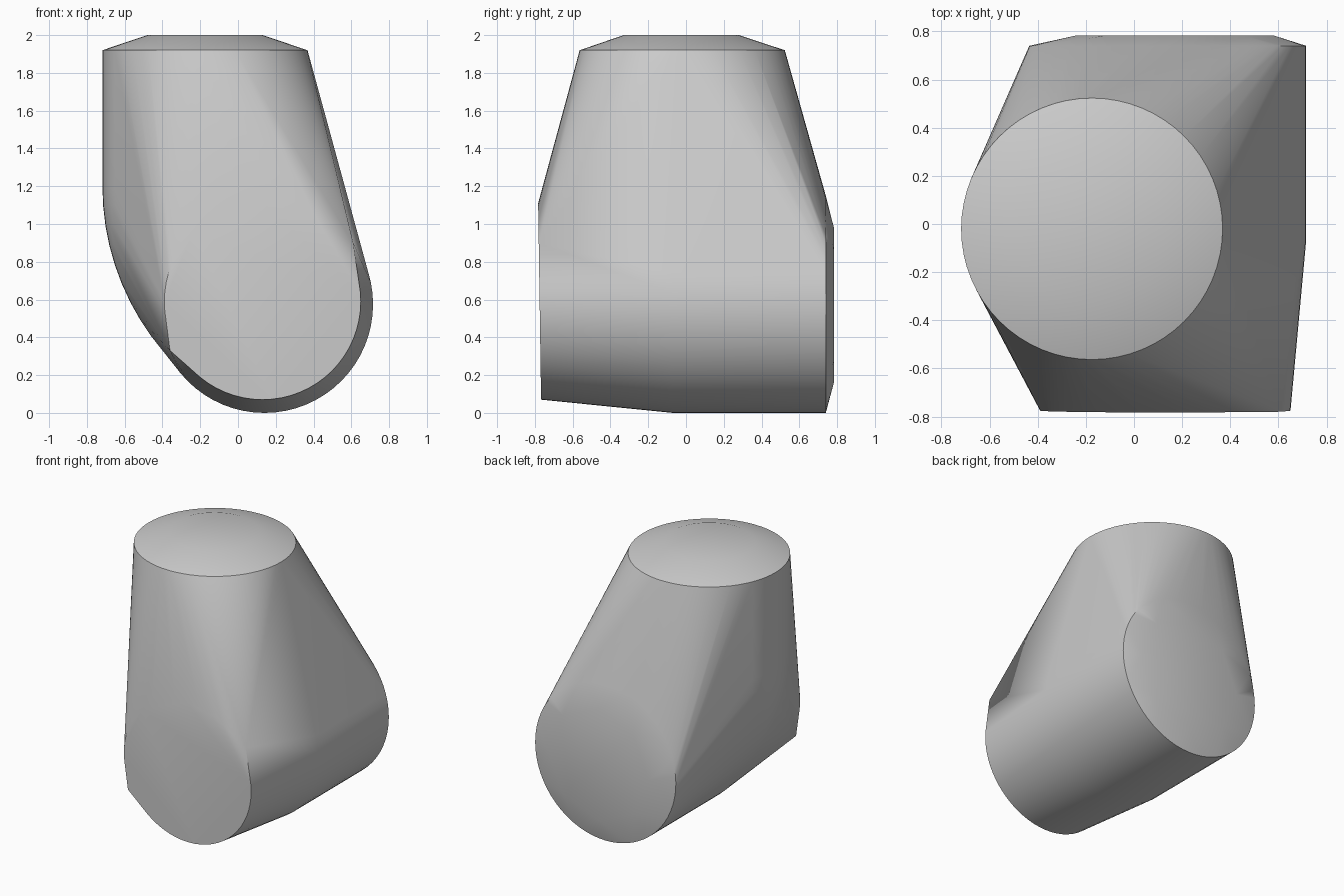
import bpy, bmesh, math
from mathutils import Vector

cube = bpy.data.objects.get("Cube")
if cube:
    bpy.data.objects.remove(cube, do_unlink=True)

X, Y, Z = Vector((1, 0, 0)), Vector((0, 1, 0)), Vector((0, 0, 1))
bm = bmesh.new()


def ring(center, u, v, radius, count=64):
    """Add a ring of hull points in the plane spanned by u and v."""
    for i in range(count):
        a = math.tau * i / count
        bm.verts.new(Vector(center) + radius * (u * math.cos(a) + v * math.sin(a)))


# Upright tube end with a shallow domed cap
radius = 0.543
ring((-0.175, -0.02, 1.92), X, Y, radius)
ring((-0.175, -0.025, 2.0), X, Y, 0.305, 32)

# Bend of the upright tube, swept along an arc
bend, steps = 1.35, 8
for i in range(steps + 1):
    t = math.radians(36) * i / steps
    out = X * math.cos(t) + Z * math.sin(t)
    left_edge = Vector((-0.718 + bend * (1 - math.cos(t)), -0.02, 1.2 - bend * math.sin(t)))
    ring(left_edge + out * radius, out, Y, radius)

# Horizontal tube: middle, back rim and slightly raised back cap
ring((0.14, -0.07, 0.575), X, Z, 0.575)
ring((0.14, 0.74, 0.575), X, Z, 0.575)
ring((0.17, 0.783, 0.57), X, Z, 0.41, 8)

# Narrower, slightly leaning front end with two corner points
lean = Vector((0, -0.015, 1))
ring((0.13, -0.775, 0.59), X, lean, 0.52)
for x, z in ((-0.36, 0.33), (0.61, 0.9)):
    bm.verts.new((x, -0.775 - 0.015 * (z - 0.59), z))

# Wrap all rings in one convex skin
result = bmesh.ops.convex_hull(bm, input=bm.verts[:])
spare = {g for g in result["geom_interior"] + result["geom_unused"]
         if isinstance(g, bmesh.types.BMVert)}
bmesh.ops.delete(bm, geom=list(spare), context="VERTS")
bmesh.ops.dissolve_limit(bm, angle_limit=math.radians(0.2),
                         verts=bm.verts[:], edges=bm.edges[:])
bmesh.ops.recalc_face_normals(bm, faces=bm.faces[:])

mesh = bpy.data.meshes.new("elbow_hull")
bm.to_mesh(mesh)
bm.free()
elbow = bpy.data.objects.new("elbow_hull", mesh)
bpy.context.collection.objects.link(elbow)

# Plain grey material
grey = bpy.data.materials.new("light_grey")
grey.use_nodes = True
colour = (0.6, 0.6, 0.6, 1)
grey.diffuse_color = colour
grey.node_tree.nodes["Principled BSDF"].inputs["Base Color"].default_value = colour
mesh.materials.append(grey)

# Smooth sides with crisp rims
bpy.ops.object.select_all(action="DESELECT")
elbow.select_set(True)
bpy.context.view_layer.objects.active = elbow
bpy.ops.object.shade_smooth_by_angle(angle=math.radians(30))
